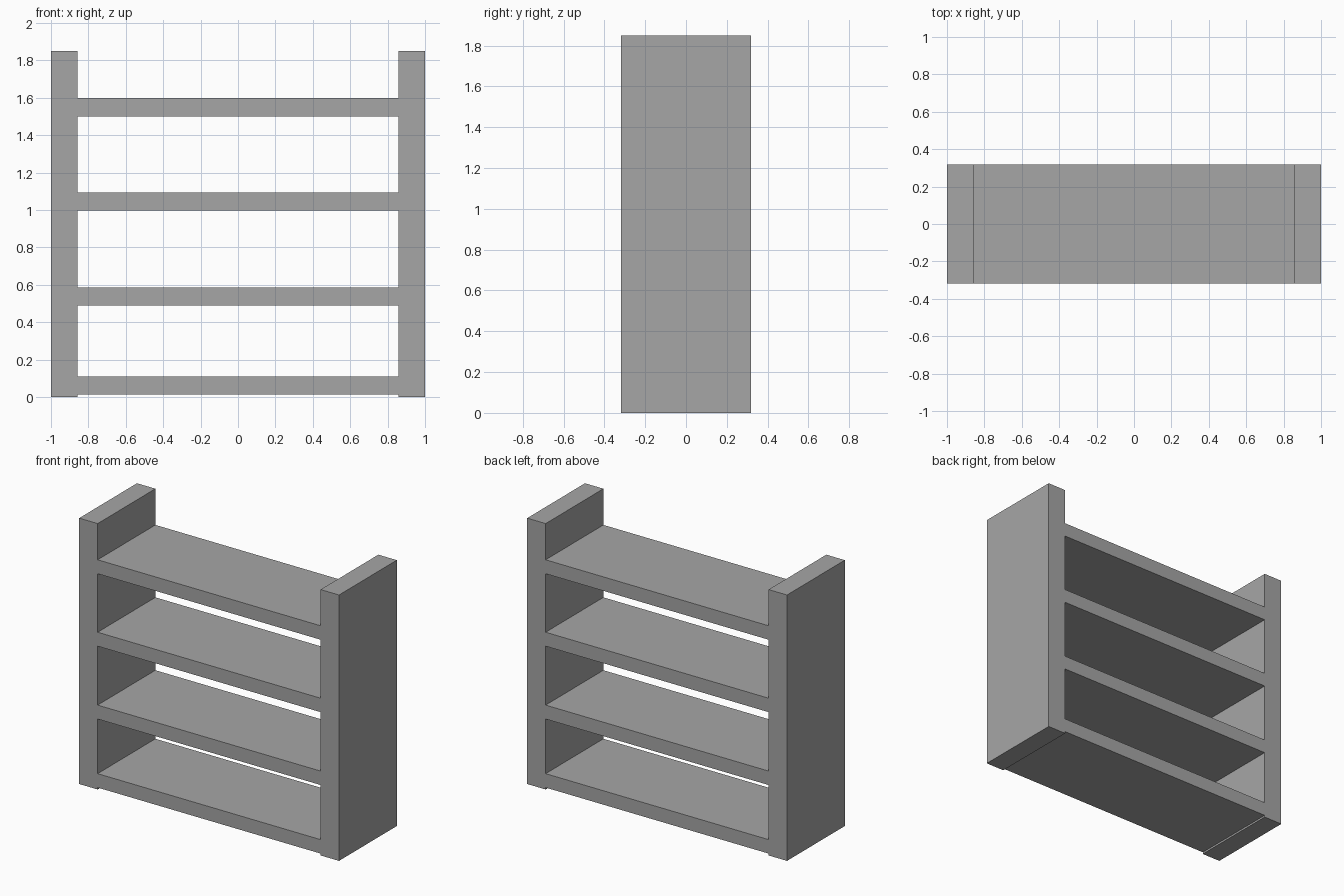
import bpy

cube = bpy.data.objects.get("Cube")
if cube:
    bpy.data.objects.remove(cube, do_unlink=True)

# One plain grey for the whole shelf unit
grey = bpy.data.materials.new("plain_grey")
grey.use_nodes = True
colour = (0.38, 0.38, 0.38, 1)
grey.diffuse_color = colour
grey.node_tree.nodes["Principled BSDF"].inputs["Base Color"].default_value = colour

DEPTH = 0.635
HEIGHT = 1.85
INNER = 0.858       # half width between the side panels
THICKNESS = 0.097   # shelf board


def box(name, x_range, z_range):
    """Full-depth board between the given x and z limits."""
    (x0, x1), (z0, z1) = x_range, z_range
    bpy.ops.mesh.primitive_cube_add(size=1, location=((x0 + x1) / 2, 0, (z0 + z1) / 2))
    board = bpy.context.object
    board.name = name
    board.scale = (x1 - x0, DEPTH, z1 - z0)
    bpy.ops.object.transform_apply(location=False, rotation=False, scale=True)
    board.data.materials.append(grey)
    return board


# Upright side panels
box("left_side_panel", (INNER, 1), (0, HEIGHT))
box("right_side_panel", (-1, -INNER), (0, HEIGHT))

# Four shelves, the lowest just clear of the floor
shelves = {"bottom_shelf": 0.11, "lower_shelf": 0.587,
           "upper_shelf": 1.094, "top_shelf": 1.598}
for name, top in shelves.items():
    box(name, (-INNER, INNER), (top - THICKNESS, top))
